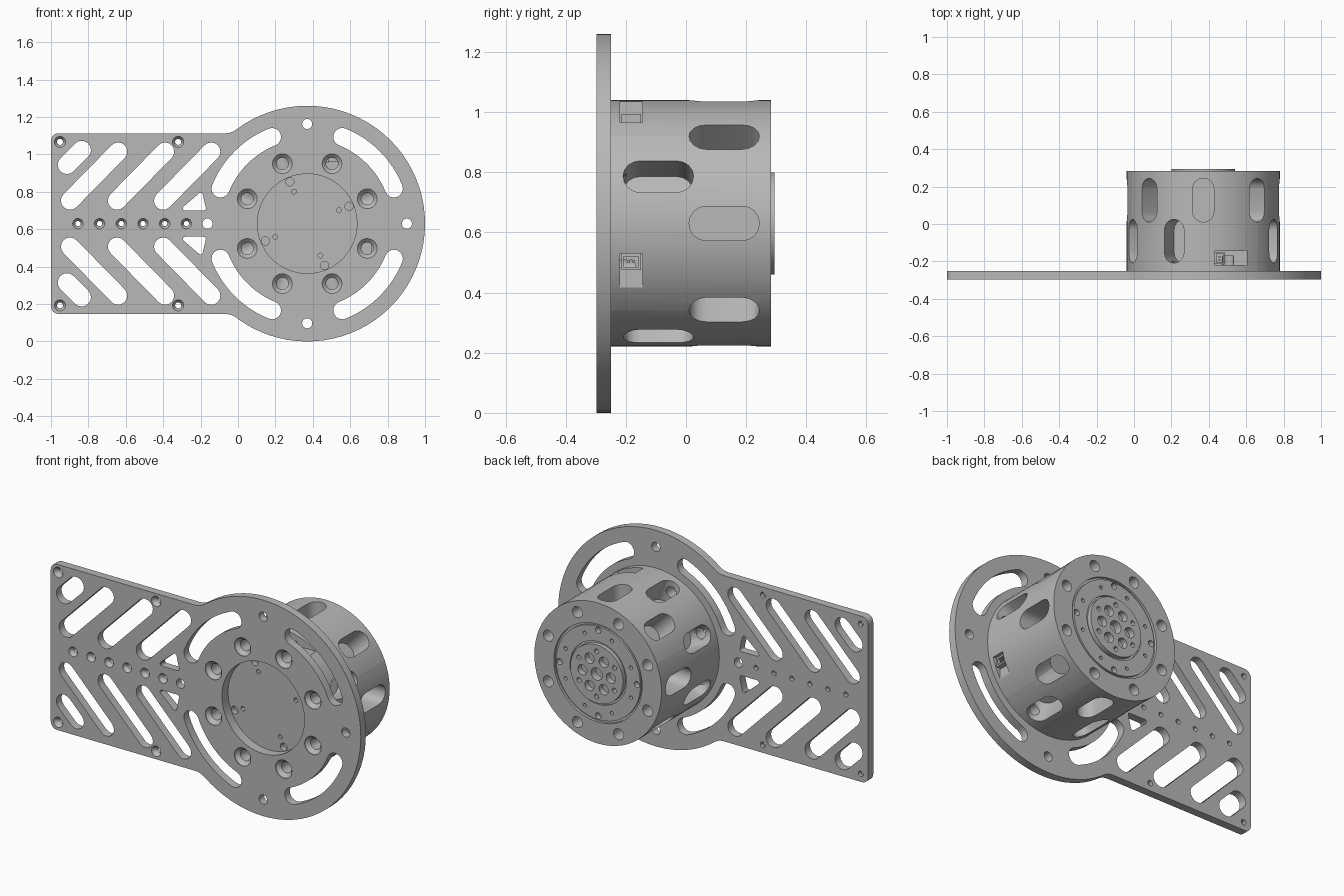
import bpy, bmesh
from math import sin, cos, radians

cube = bpy.data.objects.get("Cube")
if cube:
    bpy.data.objects.remove(cube, do_unlink=True)

CX, CZ = 0.37, 0.63            # axis of the round housing
FRONT, SEAT, REAR = -0.297, -0.25, 0.283
BOLT_R = 0.347

grey = bpy.data.materials.new("machined grey")
grey.use_nodes = True
grey.diffuse_color = (0.48, 0.48, 0.48, 1)
grey.node_tree.nodes["Principled BSDF"].inputs["Base Color"].default_value = grey.diffuse_color


# ---------- helpers ----------
def arc(cx, cy, r, a0, a1, n=8):
    angles = [radians(a0 + (a1 - a0) * i / n) for i in range(n + 1)]
    return [(cx + r * cos(a), cy + r * sin(a)) for a in angles]


def polar(r, a):
    return CX + r * cos(radians(a)), r * sin(radians(a))


def capsule(p, q, r, tilt):
    """Outline of a slot from p to q, where tilt is its direction in degrees."""
    return arc(*q, r, tilt - 90, tilt + 90) + arc(*p, r, tilt + 90, tilt + 270)


def curved_slot(radius, r, a0, a1):
    outer = arc(CX, 0, radius + r, a0, a1, 12)
    inner = arc(CX, 0, radius - r, a1, a0, 12)
    end = arc(*polar(radius, a1), r, a1, a1 + 180)[1:-1]
    start = arc(*polar(radius, a0), r, a0 + 180, a0 + 360)[1:-1]
    return outer + end + inner + start


def rect(u0, u1, v0, v1):
    return [(u0, v0), (u1, v0), (u1, v1), (u0, v1)]


def flat(u, v, w):
    """Frame of the plate: u across, v up from the axis, w along depth."""
    return u, w, CZ + v


def radial(angle):
    """Frame on the housing side: u around, v along depth, w outward."""
    c, s = cos(radians(angle)), sin(radians(angle))
    return lambda u, v, w: (CX + w * c - u * s, v, CZ + w * s + u * c)


def bridge(bm, rings):
    for a, b in zip(rings, rings[1:]):
        for i in range(len(a)):
            j = (i + 1) % len(a)
            bm.faces.new((a[i], a[j], b[j], b[i]))
    bm.faces.new(rings[0][::-1])
    bm.faces.new(rings[-1])


def prism(bm, points, frame, w0, w1):
    bridge(bm, [[bm.verts.new(frame(u, v, w)) for u, v in points] for w in (w0, w1)])


def lathe(bm, profile, centre=(CX, 0), n=24):
    """Solid of revolution about the depth axis from (radius, depth) pairs."""
    bridge(bm, [[bm.verts.new(flat(u, v, y)) for u, v in arc(*centre, r, 0, 360, n)[:-1]]
                for r, y in profile])


def make(name, bm):
    bmesh.ops.recalc_face_normals(bm, faces=bm.faces)
    mesh = bpy.data.meshes.new(name)
    bm.to_mesh(mesh)
    bm.free()
    mesh.materials.append(grey)
    obj = bpy.data.objects.new(name, mesh)
    bpy.context.collection.objects.link(obj)
    return obj


def select(obj):
    bpy.ops.object.select_all(action='DESELECT')
    obj.select_set(True)
    bpy.context.view_layer.objects.active = obj


def cut(obj, bm):
    cutter = make("cutter", bm)
    cutter.hide_render = True
    mod = obj.modifiers.new("cut", 'BOOLEAN')
    mod.operation, mod.solver, mod.object = 'DIFFERENCE', 'EXACT', cutter
    select(obj)
    bpy.ops.object.modifier_apply(modifier=mod.name)
    bpy.data.objects.remove(cutter, do_unlink=True)


def smooth(obj):
    select(obj)
    bpy.ops.object.shade_smooth_by_angle(angle=radians(30))


# ---------- mounting plate: disc blended into a rectangular arm ----------
half = 0.483
outline = (arc(CX, 0, 0.63, -127, 127, 56)
           + arc(CX - 0.439, half + 0.1, 0.1, -53, -90, 6)[1:]
           + arc(-0.96, half - 0.04, 0.04, 90, 180, 6)
           + arc(-0.96, 0.04 - half, 0.04, 180, 270, 6)
           + arc(CX - 0.439, -half - 0.1, 0.1, 90, 53, 6)[:-1])
bm = bmesh.new()
prism(bm, outline, flat, FRONT, SEAT)
plate = make("mounting_plate", bm)

IN, OUT = FRONT - 0.02, SEAT + 0.02
bm = bmesh.new()
# diagonal lightening slots and triangles, mirrored about the arm centre line
slots = [capsule((-0.914, 0.315), (-0.836, 0.393), 0.05, 45)]
slots += [capsule((x, 0.123), (x + 0.257, 0.385), 0.049, 45) for x in (-0.898, -0.647, -0.4)]
slots.append(arc(-0.283, 0.082, 0.012, 130, 270, 4) + arc(-0.184, 0.082, 0.012, 270, 370, 4)
             + arc(-0.2, 0.153, 0.012, 10, 130, 4))
for outline in slots:
    for side in (1, -1):
        prism(bm, [(u, side * v) for u, v in outline], flat, IN, OUT)
# curved slots and pilot holes around the disc
for k in range(4):
    prism(bm, curved_slot(0.5, 0.048, 90 * k + 22, 90 * k + 68), flat, IN, OUT)
    lathe(bm, [(0.027, IN), (0.027, OUT)], polar(0.533, 90 * k))
# central opening
lathe(bm, [(0.266, IN), (0.266, OUT)], n=64)


# countersunk screw holes
def countersink(centre, wide, narrow):
    lathe(bm, [(wide, IN), (wide, FRONT + 0.004), (narrow, FRONT + 0.025), (narrow, OUT)], centre)


for k in range(8):
    countersink(polar(BOLT_R, 22.5 + 45 * k), 0.053, 0.032)
for k in range(6):
    countersink((-0.856 + 0.116 * k, 0), 0.028, 0.014)
for x in (-0.952, -0.32):
    for z in (0.437, -0.437):
        countersink((x, z), 0.03, 0.016)
cut(plate, bm)
smooth(plate)

# ---------- round housing with stepped rear face ----------
bm = bmesh.new()
lathe(bm, [(0.266, -0.24), (0.266, SEAT), (0.41, SEAT), (0.41, REAR), (0.285, REAR),
           (0.285, 0.268), (0.272, 0.268), (0.272, 0.28), (0.182, 0.28),
           (0.182, 0.27), (0.17, 0.27), (0.17, 0.295)], n=64)
housing = make("motor_housing", bm)

# two staggered rows of side slots; two front places hold connectors instead
bm = bmesh.new()
for k in range(8):
    rows = [(45 * k, 0.127)]
    if k not in (1, 7):
        rows.append((45 * k + 22.5, -0.092))
    for angle, y in rows:
        prism(bm, capsule((0, y - 0.06), (0, y + 0.06), 0.057, 90), radial(angle), 0.27, 0.5)
# connector notches
notches = [(90, -0.06, 0.335), (0, -0.10, 0.35)]
for angle, edge, floor in notches:
    prism(bm, rect(-0.35, edge, -0.22, -0.145), radial(angle), floor, 0.5)
cut(housing, bm)

# bolt holes and small face holes
bm = bmesh.new()
for k in range(8):
    angle = 22.5 + 45 * k
    lathe(bm, [(0.032, SEAT - 0.02), (0.032, -0.17)], polar(BOLT_R, angle))
    lathe(bm, [(0.032, 0.1), (0.032, 0.32)], polar(BOLT_R, angle))
    lathe(bm, [(0.011, 0.25), (0.011, 0.32)], polar(0.228, angle), 12)
for k in range(4):
    angle = 22.5 + 90 * k
    lathe(bm, [(0.022, -0.28), (0.022, -0.21)], polar(0.242, angle), 16)
    lathe(bm, [(0.013, -0.28), (0.013, -0.21)], polar(0.185, angle), 12)
    lathe(bm, [(0.018, 0.25), (0.018, 0.32)], polar(0.25, 90 * k), 16)
# rear hub pattern
lathe(bm, [(0.036, 0.25), (0.036, 0.32)])
for k in range(6):
    lathe(bm, [(0.03, 0.26), (0.03, 0.32)], polar(0.092, 60 * k))
    lathe(bm, [(0.014, 0.26), (0.014, 0.32)], polar(0.132, 60 * k + 30), 12)
cut(housing, bm)
smooth(housing)

# ---------- connector sockets: frame walls with pins ----------
for number, (angle, edge, floor) in enumerate(notches, 1):
    bm = bmesh.new()
    side, base, top = radial(angle), floor - 0.01, floor + 0.028
    for u in (edge - 0.055, edge - 0.01):
        prism(bm, rect(u, u + 0.01, -0.215, -0.15), side, base, top)
    for v in (-0.215, -0.158):
        prism(bm, rect(edge - 0.055, edge, v, v + 0.008), side, base, top)
    for v in (-0.195, -0.178):
        prism(bm, rect(edge - 0.032, edge - 0.022, v, v + 0.008), side, base, top - 0.006)
    make(f"connector_socket_{number}", bm)
